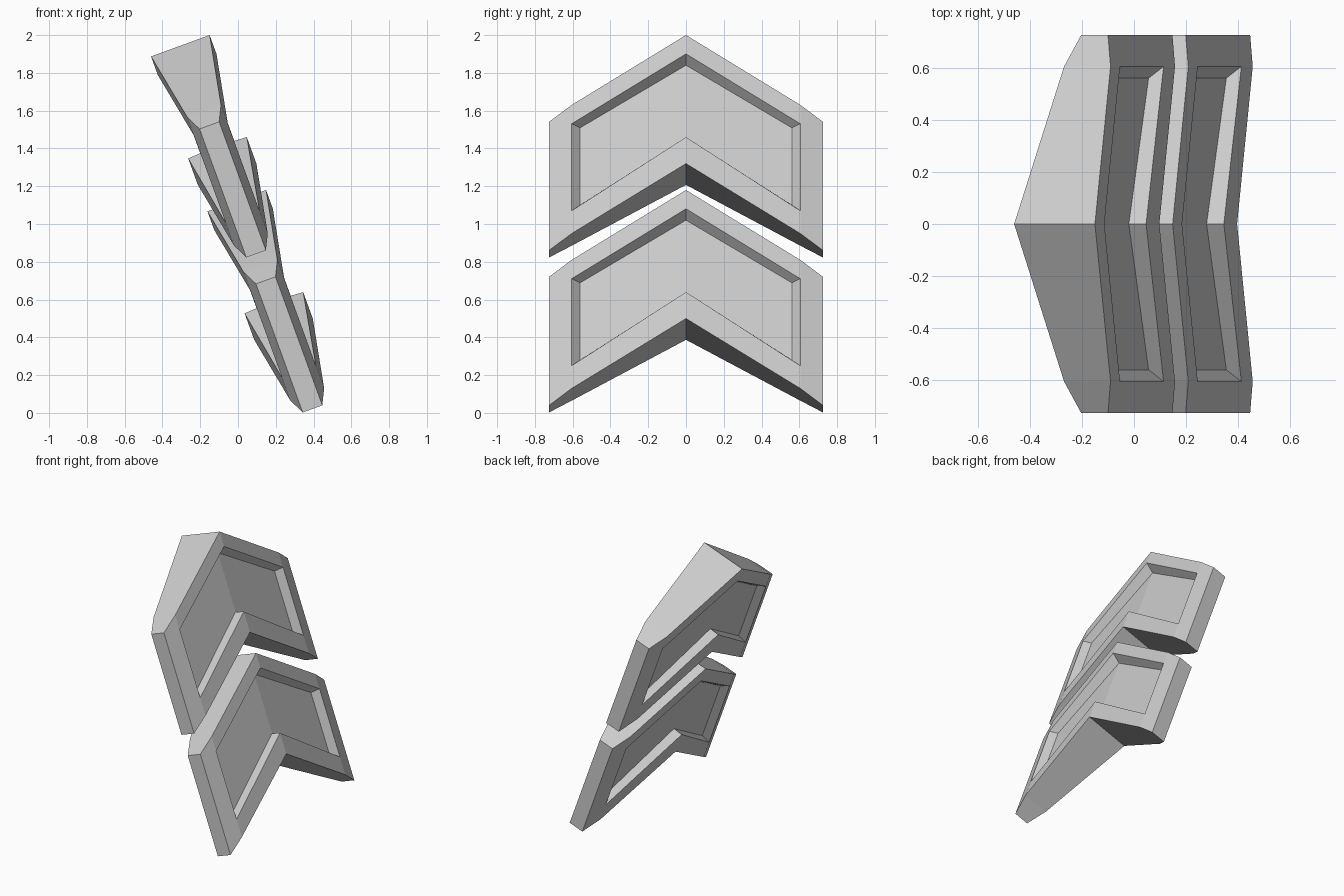
import bpy, bmesh, math
from mathutils import Matrix, Vector

cube = bpy.data.objects.get("Cube")
if cube:
    bpy.data.objects.remove(cube, do_unlink=True)

# Single plain grey
grey = bpy.data.materials.new("light_grey")
grey.use_nodes = True
colour = (0.6, 0.6, 0.6, 1)
grey.diffuse_color = colour
grey.node_tree.nodes["Principled BSDF"].inputs["Base Color"].default_value = colour

TILT = Matrix.Rotation(math.radians(-20), 4, 'Y')
HEIGHT = 0.724

# Stations from the centre outwards: y, half thickness, drop of the chevron
CENTRE, CREASE, TIP = (0, 0.165, 0), (0.605, 0.095, 0.368), (0.725, 0.055, 0.449)
# Recess corners: y, half thickness, upper height, lower height
RIM = [(0, 0.165, 0.618, 0.149), (0.605, 0.095, 0.25, -0.24)]
FLOOR = [(0, 0.096, 0.579, 0.153), (0.56, 0.051, 0.243, -0.192)]


def build_chevron(name, height):
    """Tapered chevron plate with a sunken panel on both broad faces."""
    bm = bmesh.new()

    def face(*points):
        bm.faces.new([bm.verts.new(p) for p in points])

    for end in (-1, 1):
        def edge(station, side):
            y, half, drop = station
            return [(side * half, end * y, HEIGHT - drop), (side * half, end * y, -drop)]

        def pair(station, side):
            y, half, upper, lower = station
            return [(side * half, end * y, upper), (side * half, end * y, lower)]

        # Broad faces: frame, sloped recess walls, floor, thin outer end
        for side in (-1, 1):
            (c_up, c_low), (k_up, k_low), (t_up, t_low) = (
                edge(s, side) for s in (CENTRE, CREASE, TIP))
            (r0u, r0l), (r1u, r1l) = (pair(s, side) for s in RIM)
            (f0u, f0l), (f1u, f1l) = (pair(s, side) for s in FLOOR)
            face(c_up, k_up, r1u, r0u)
            face(c_low, k_low, r1l, r0l)
            face(r0u, r1u, f1u, f0u)
            face(r0l, r1l, f1l, f0l)
            face(r1u, r1l, f1l, f1u)
            face(f0u, f1u, f1l, f0l)
            face(k_up, t_up, t_low, k_low, r1l, r1u)

        # Upper and lower edges joining the broad faces
        for inner, outer in ((CENTRE, CREASE), (CREASE, TIP)):
            for level in (0, 1):
                face(edge(inner, -1)[level], edge(outer, -1)[level],
                     edge(outer, 1)[level], edge(inner, 1)[level])
        # End cap
        back, front = edge(TIP, -1), edge(TIP, 1)
        face(back[0], back[1], front[1], front[0])

    bmesh.ops.remove_doubles(bm, verts=bm.verts, dist=0.0005)
    bmesh.ops.recalc_face_normals(bm, faces=bm.faces)
    mesh = bpy.data.meshes.new(name)
    bm.to_mesh(mesh)
    bm.free()
    mesh.materials.append(grey)
    obj = bpy.data.objects.new(name, mesh)
    obj.matrix_world = TILT @ Matrix.Translation(Vector((0.378, 0, height)))
    bpy.context.collection.objects.link(obj)
    return obj


# Two identical chevrons, one above the other along the tilt
build_chevron("upper_chevron", 1.207)
build_chevron("lower_chevron", 0.334)
